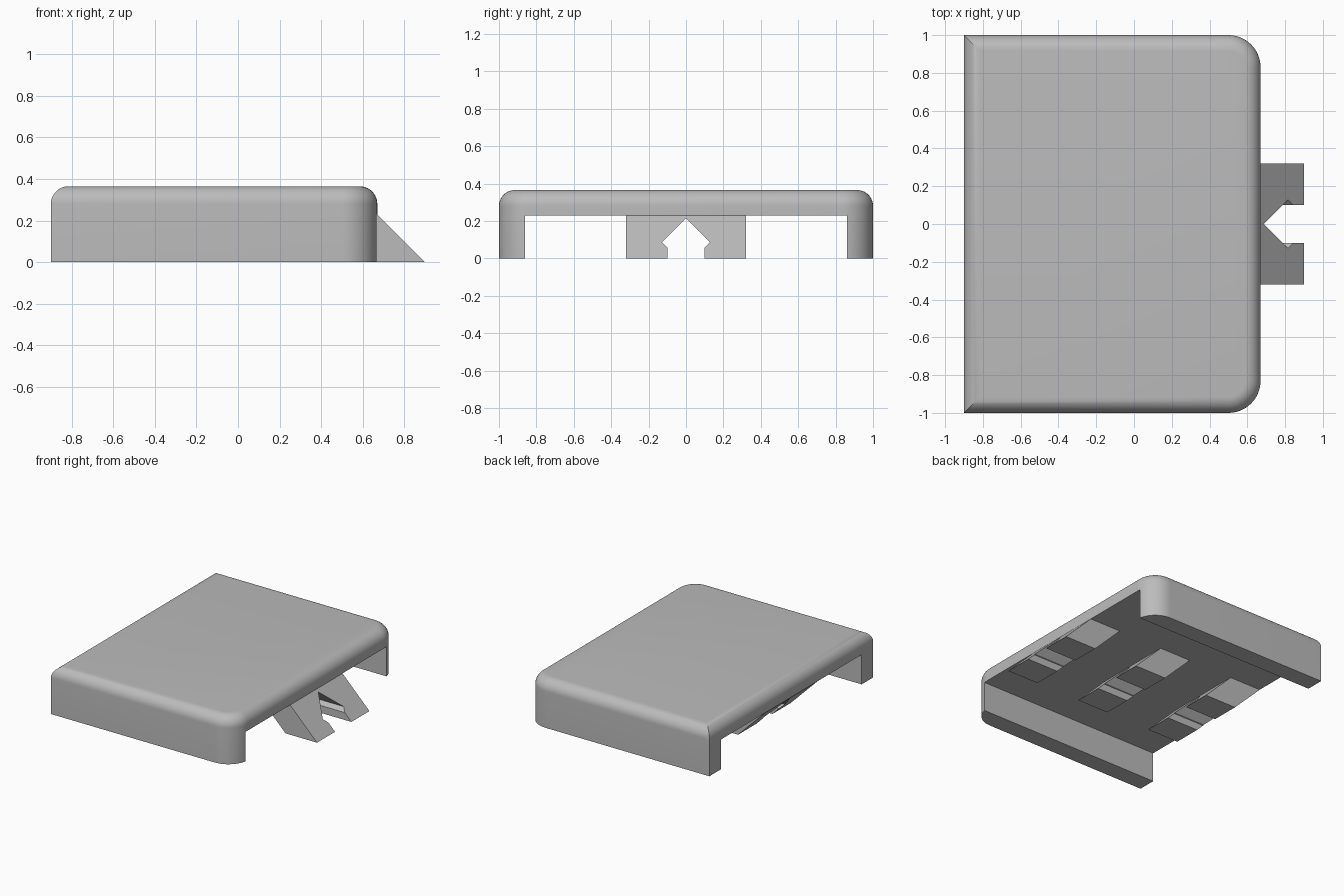
import bpy, bmesh, math

if "Cube" in bpy.data.objects:
    bpy.data.objects.remove(bpy.data.objects["Cube"])

GREY = (0.5, 0.5, 0.5, 1)
mat = bpy.data.materials.new("plain_grey")
mat.use_nodes = True
mat.diffuse_color = GREY
mat.node_tree.nodes["Principled BSDF"].inputs["Base Color"].default_value = GREY

BACK, END, SIDE = -0.9, 0.67, 1.0      # cap outline
TOP, CEILING, INNER = 0.365, 0.23, 0.86
FILLET, CORNER = 0.085, 0.17


def loft(name, rings):
    """Solid skinned through equal-length rings, closed at both ends."""
    bm = bmesh.new()
    loops = [[bm.verts.new(p) for p in ring] for ring in rings]
    n = len(loops[0])
    for a, b in zip(loops, loops[1:]):
        for i in range(n):
            j = (i + 1) % n
            bm.faces.new((a[i], a[j], b[j], b[i]))
    bm.faces.new(loops[0][::-1])
    bm.faces.new(loops[-1])
    bmesh.ops.recalc_face_normals(bm, faces=bm.faces)
    mesh = bpy.data.meshes.new(name)
    bm.to_mesh(mesh)
    bm.free()
    mesh.materials.append(mat)
    obj = bpy.data.objects.new(name, mesh)
    bpy.context.collection.objects.link(obj)
    return obj


def outline(inset, z):
    """Plan outline: square corners at the back, round ones at the clip end."""
    r = CORNER - inset
    cx, cy = END - CORNER, SIDE - CORNER
    pts = [(BACK + inset, -SIDE + inset, z)]
    for sign, start in ((-1, -90), (1, 0)):
        for k in range(13):
            a = math.radians(start + 90 * k / 12)
            pts.append((cx + r * math.cos(a), sign * cy + r * math.sin(a), z))
    pts.append((BACK + inset, SIDE - inset, z))
    return pts


# Cap body with a rounded top edge
rings = [outline(0, 0)]
for k in range(11):
    a = math.radians(9 * k)
    rings.append(outline(FILLET * (1 - math.cos(a)),
                         TOP - FILLET + FILLET * math.sin(a)))
cap = loft("cap", rings)

# Channel running the full length of the underside
cutter = loft("channel_cutter", [
    [(x, -INNER, -0.5), (x, INNER, -0.5), (x, INNER, CEILING), (x, -INNER, CEILING)]
    for x in (-2, 2)])
cutter.hide_render = True
mod = cap.modifiers.new("channel", "BOOLEAN")
mod.operation, mod.solver, mod.object = "DIFFERENCE", "EXACT", cutter
bpy.context.view_layer.objects.active = cap
cap.select_set(True)
bpy.ops.object.modifier_apply(modifier=mod.name)
bpy.data.objects.remove(cutter)
bpy.ops.object.shade_smooth_by_angle(angle=math.radians(30))

# Three slanted clips, each with an arrow-shaped notch
half = [(0.32, CEILING), (0.32, 0), (0.1, 0), (0.1, 0.057), (0.128, 0.085)]
profile = half + [(0, 0.213)] + [(-y, z) for y, z in reversed(half)]
for i in range(3):
    tip = 0.9 - 0.65 * i
    loft(f"clip_{i + 1}", [[(x - z, y, z) for y, z in profile]
                           for x in (tip, tip - 0.27)])
